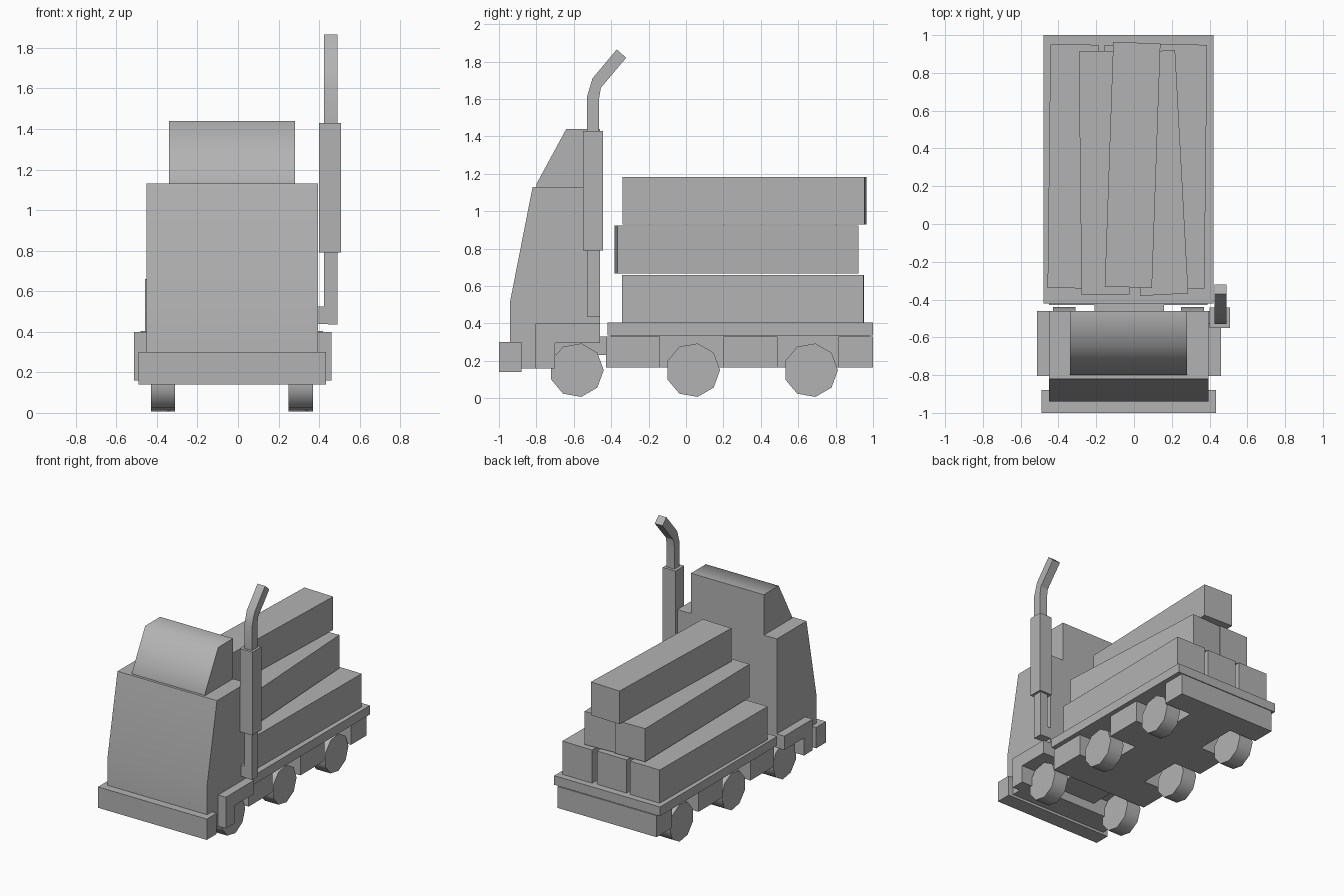
import bpy, bmesh, math
from mathutils import Matrix

cube = bpy.data.objects.get("Cube")
if cube:
    bpy.data.objects.remove(cube)

grey = bpy.data.materials.new("plain grey")
grey.use_nodes = True
COLOUR = (0.45, 0.45, 0.45, 1)
grey.diffuse_color = COLOUR
grey.node_tree.nodes["Principled BSDF"].inputs["Base Color"].default_value = COLOUR

MID = -0.03  # centre line of the truck body


def finish(name, bm, smooth=None):
    bmesh.ops.recalc_face_normals(bm, faces=bm.faces)
    mesh = bpy.data.meshes.new(name)
    bm.to_mesh(mesh)
    bm.free()
    mesh.materials.append(grey)
    obj = bpy.data.objects.new(name, mesh)
    bpy.context.collection.objects.link(obj)
    if smooth:
        bpy.ops.object.select_all(action='DESELECT')
        obj.select_set(True)
        bpy.context.view_layer.objects.active = obj
        bpy.ops.object.shade_smooth_by_angle(angle=math.radians(smooth))
    return obj


def prism(name, profile, lo, hi, axis="x", smooth=None):
    """Extrude a profile: (y, z) along x, (x, z) along y or (x, y) along z."""
    place = {"x": lambda a, b, t: (t, a, b),
             "y": lambda a, b, t: (a, t, b),
             "z": lambda a, b, t: (a, b, t)}[axis]
    bm = bmesh.new()
    face = bm.faces.new([bm.verts.new(place(a, b, lo)) for a, b in profile])
    ext = bmesh.ops.extrude_face_region(bm, geom=[face])
    top = [v for v in ext["geom"] if isinstance(v, bmesh.types.BMVert)]
    bmesh.ops.translate(bm, verts=top, vec=place(0, 0, hi - lo))
    return finish(name, bm, smooth)


def box(name, x, y, z):
    return prism(name, [(x[0], y[0]), (x[1], y[0]), (x[1], y[1]), (x[0], y[1])],
                 z[0], z[1], "z")


# Cab with sloping front and wheel recess
prism("cab", [(-0.94, 0.16), (-0.94, 0.52), (-0.82, 1.13), (-0.46, 1.13),
              (-0.46, 0.295), (-0.70, 0.295), (-0.70, 0.16)], -0.45, 0.395, smooth=30)
prism("roof_fairing", [(-0.80, 1.13), (-0.80, 1.145), (-0.64, 1.44),
                       (-0.46, 1.44), (-0.46, 1.13)], -0.34, 0.28, smooth=75)
box("bumper", (-0.49, 0.435), (-1.0, -0.88), (0.14, 0.30))
box("cab_floor", (-0.21, 0.16), (-0.71, -0.45), (0.23, 0.30))

# Fenders either side of the cab
fender = [(-0.805, 0.16), (-0.805, 0.40), (-0.46, 0.40),
          (-0.46, 0.295), (-0.70, 0.295), (-0.70, 0.16)]
prism("left_fender", fender, 0.39, 0.46)
prism("right_fender", fender, -0.513, -0.445)

# Chassis outline, notched around the two rear axles
edge = []
for y, wide in ((-0.428, 1), (-0.14, 1), (-0.14, 0), (0.20, 0), (0.20, 1),
                (0.49, 1), (0.49, 0), (0.815, 0), (0.815, 1), (1.0, 1)):
    edge.append((0.42 if wide else 0.185, y))
outline = [(MID + w, y) for w, y in edge] + [(MID - w, y) for w, y in reversed(edge)]
prism("chassis", outline, 0.165, 0.33, "z")
box("chassis_link", (-0.21, 0.16), (-0.46, -0.42), (0.23, 0.33))
box("deck", (-0.48, 0.42), (-0.42, 1.0), (0.335, 0.405))
box("deck_spacer", (-0.21, 0.16), (-0.40, 0.98), (0.325, 0.34))

# Nine-sided wheels
for axle, y in (("front", -0.585), ("middle", 0.037), ("rear", 0.667)):
    ring = [(y + 0.145 * math.cos(a), 0.15 + 0.145 * math.sin(a))
            for a in (math.tau * i / 9 for i in range(9))]
    for side, x in (("left", 0.25), ("right", -0.43)):
        prism(f"{axle}_{side}_wheel", ring, x, x + 0.12, smooth=50)


# Stacked beams, each slightly turned
def beam(name, x_front, x_back, y_front, y_back, z, width=0.255):
    bm = bmesh.new()
    bmesh.ops.create_cube(bm, size=1)
    length = y_back - y_front
    turn = math.atan2(x_front - x_back, length)
    bm.transform(Matrix.Translation(((x_front + x_back) / 2, (y_front + y_back) / 2, z + 0.1275))
                 @ Matrix.Rotation(turn, 4, "Z")
                 @ Matrix.Diagonal((width, length, 0.255, 1)))
    finish(name, bm)


beam("bottom_beam_right", -0.33, -0.315, -0.34, 0.95, 0.405)
beam("bottom_beam_middle", -0.04, -0.03, -0.335, 0.945, 0.405)
beam("bottom_beam_left", 0.245, 0.26, -0.34, 0.95, 0.405)
beam("middle_beam_right", -0.15, -0.165, -0.375, 0.915, 0.668)
beam("middle_beam_left", 0.16, 0.09, -0.375, 0.915, 0.668)
beam("top_beam", -0.03, 0.015, -0.335, 0.96, 0.928, 0.25)

# Exhaust stack: muffler, bent upper pipe and lower elbow
box("muffler", (0.40, 0.508), (-0.55, -0.443), (0.79, 1.43))
prism("upper_pipe", [(-0.53, 1.42), (-0.53, 1.61), (-0.50, 1.71), (-0.37, 1.865),
                     (-0.32, 1.82), (-0.455, 1.66), (-0.465, 1.60), (-0.465, 1.42)],
      0.425, 0.49, smooth=30)
prism("lower_pipe", [(0.38, 0.44), (0.49, 0.435), (0.49, 0.80), (0.425, 0.80),
                     (0.425, 0.525), (0.38, 0.525)], -0.53, -0.46, "y")
